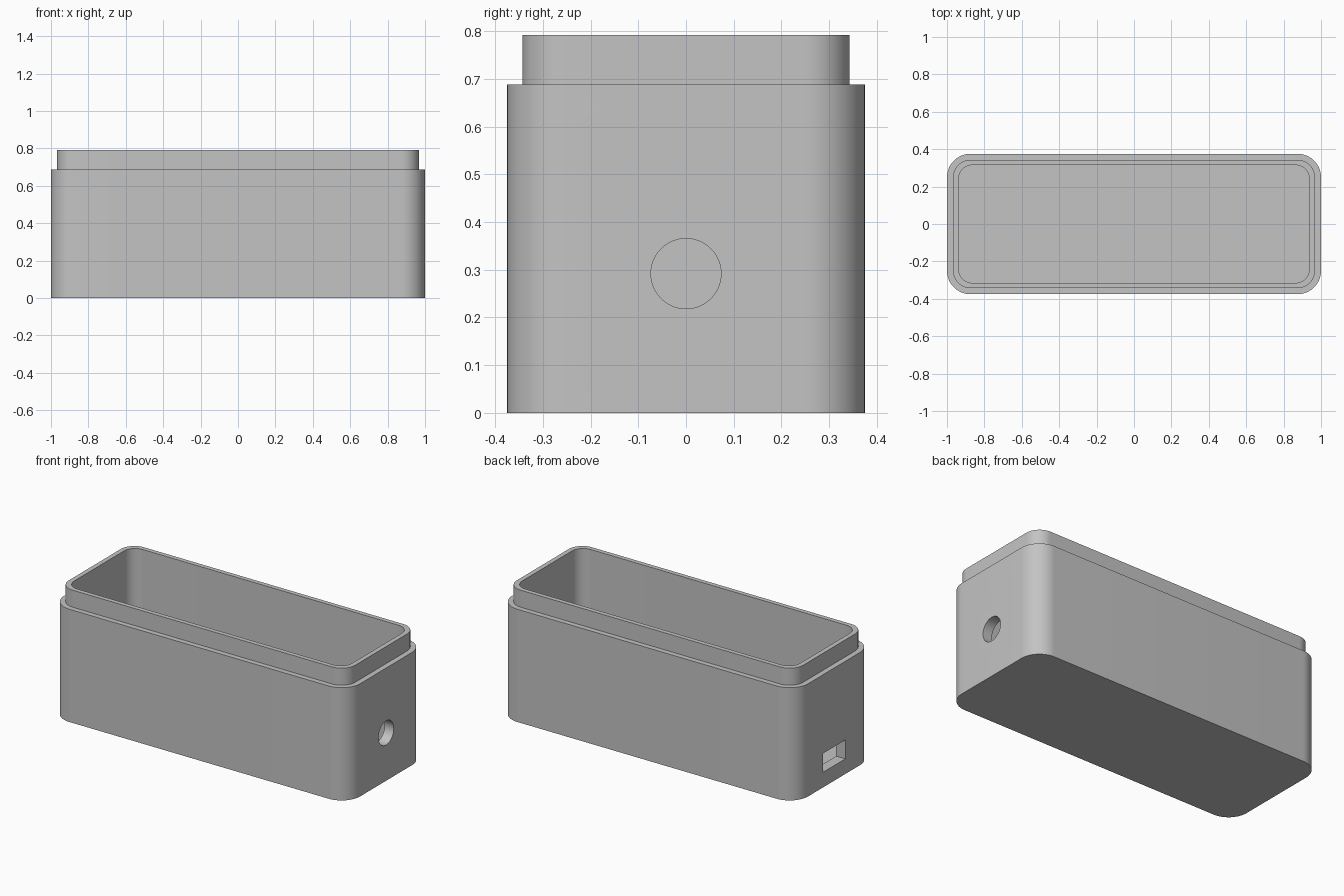
import bpy, bmesh, math

if "Cube" in bpy.data.objects:
    bpy.data.objects.remove(bpy.data.objects["Cube"])

grey = bpy.data.materials.new("light grey")
grey.diffuse_color = (0.55, 0.55, 0.55, 1)
grey.use_nodes = True
grey.node_tree.nodes["Principled BSDF"].inputs["Base Color"].default_value = grey.diffuse_color


def rounded_ring(bm, hx, hy, r, z, steps=16):
    """Ring of vertices around a rounded rectangle."""
    ring = []
    for q, (sx, sy) in enumerate([(1, 1), (-1, 1), (-1, -1), (1, -1)]):
        for i in range(steps + 1):
            a = math.pi / 2 * (q + i / steps)
            ring.append(bm.verts.new((sx * (hx - r) + r * math.cos(a),
                                      sy * (hy - r) + r * math.sin(a), z)))
    return ring


# Box body: outer wall, shoulder, raised lip, inner wall and floor
sections = [(1.0, 0.375, 0.125, 0.0), (1.0, 0.375, 0.125, 0.688),
            (0.967, 0.343, 0.092, 0.688), (0.967, 0.343, 0.092, 0.792),
            (0.938, 0.315, 0.075, 0.792), (0.938, 0.315, 0.075, 0.06)]
bm = bmesh.new()
rings = [rounded_ring(bm, *s) for s in sections]
for low, high in zip(rings, rings[1:]):
    n = len(low)
    for i in range(n):
        j = (i + 1) % n
        bm.faces.new((low[i], low[j], high[j], high[i]))
bm.faces.new(rings[0][::-1])
bm.faces.new(rings[-1])
bmesh.ops.recalc_face_normals(bm, faces=bm.faces)
mesh = bpy.data.meshes.new("box_body")
bm.to_mesh(mesh)
bm.free()
mesh.materials.append(grey)
box = bpy.data.objects.new("box_body", mesh)
bpy.context.collection.objects.link(box)

# Round cable hole in the right end
bpy.ops.mesh.primitive_cylinder_add(vertices=64, radius=0.0735, depth=0.2,
                                    location=(0.97, 0, 0.292),
                                    rotation=(0, math.pi / 2, 0))
round_cutter = bpy.context.object
round_cutter.name = "round_hole_cutter"

# Rectangular port in the left end
bpy.ops.mesh.primitive_cube_add(size=1, location=(-0.97, 0, 0.15))
port_cutter = bpy.context.object
port_cutter.name = "port_cutter"
port_cutter.scale = (0.2, 0.215, 0.115)

for cutter in (round_cutter, port_cutter):
    cutter.data.materials.append(grey)
    cutter.hide_render = True
    mod = box.modifiers.new(cutter.name, 'BOOLEAN')
    mod.operation = 'DIFFERENCE'
    mod.solver = 'EXACT'
    mod.object = cutter

# Apply the cuts, then smooth the rounded corners
bpy.ops.object.select_all(action='DESELECT')
box.select_set(True)
bpy.context.view_layer.objects.active = box
for name in [m.name for m in box.modifiers]:
    bpy.ops.object.modifier_apply(modifier=name)
for cutter in (round_cutter, port_cutter):
    bpy.data.objects.remove(cutter)
bpy.ops.object.shade_smooth_by_angle(angle=math.radians(30))
